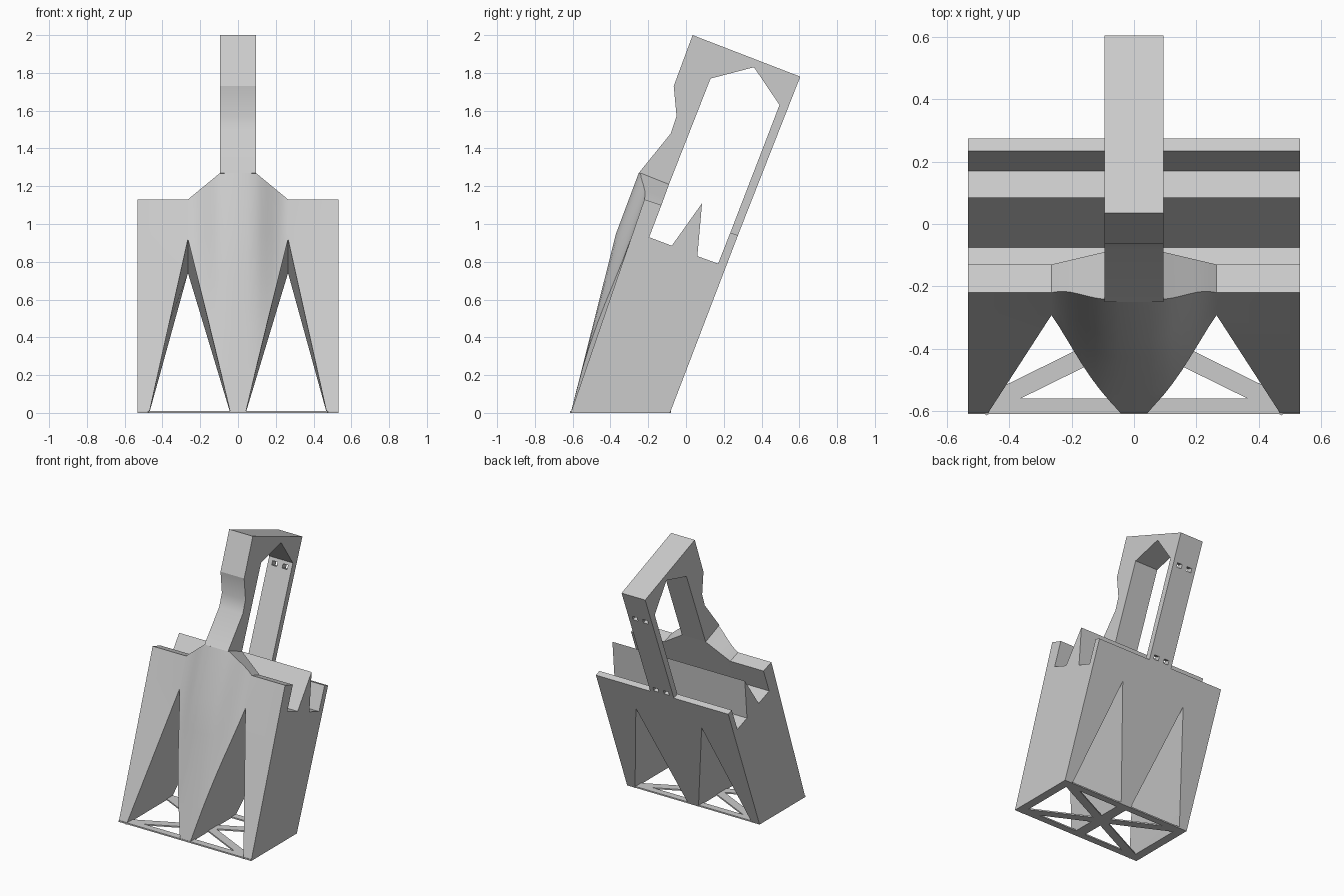
import bpy, bmesh
from math import radians
from mathutils import Vector, Matrix

if "Cube" in bpy.data.objects:
    bpy.data.objects.remove(bpy.data.objects["Cube"], do_unlink=True)

grey = bpy.data.materials.new("light_grey")
grey.use_nodes = True
grey.diffuse_color = (0.6, 0.6, 0.6, 1)
grey.node_tree.nodes["Principled BSDF"].inputs["Base Color"].default_value = (0.6, 0.6, 0.6, 1)

HALF = 0.533       # half width of the body
GRIP = 0.095       # half width of the handle
SHOULDER = 0.265   # where the sloped shoulder meets the flat top
AXIS = Vector((0, 0.93, -0.36))  # square to the leaning faces


def finish(name, bm):
    bmesh.ops.recalc_face_normals(bm, faces=bm.faces)
    mesh = bpy.data.meshes.new(name)
    bm.to_mesh(mesh)
    bm.free()
    mesh.materials.append(grey)
    obj = bpy.data.objects.new(name, mesh)
    bpy.context.collection.objects.link(obj)
    return obj


def loft(name, sections):
    """Skin equal closed sections and cap both ends."""
    bm = bmesh.new()
    rings = [[bm.verts.new(p) for p in s] for s in sections]
    n = len(rings[0])
    for a, b in zip(rings, rings[1:]):
        for i in range(n):
            j = (i + 1) % n
            bm.faces.new((a[i], a[j], b[j], b[i]))
    bm.faces.new(rings[0])
    bm.faces.new(rings[-1])
    return finish(name, bm)


def box(name, size, matrix):
    bm = bmesh.new()
    bmesh.ops.create_cube(bm, size=1, matrix=matrix @ Matrix.Diagonal((*size, 1)))
    return finish(name, bm)


def activate(obj):
    bpy.ops.object.select_all(action='DESELECT')
    obj.select_set(True)
    bpy.context.view_layer.objects.active = obj


def cut(obj, cutters):
    activate(obj)
    for c in cutters:
        c.hide_render = True
        mod = obj.modifiers.new("cut", 'BOOLEAN')
        mod.operation, mod.solver, mod.object = 'DIFFERENCE', 'EXACT', c
        bpy.ops.object.modifier_apply(modifier=mod.name)
        bpy.data.objects.remove(c, do_unlink=True)


# Body: side sections swept across x, with a swelling spine on the front
def body_section(x):
    t = min(max((abs(x) - GRIP) / (SHOULDER - GRIP), 0), 1)
    u = min(max((abs(x) - 0.05) / (SHOULDER - 0.05), 0), 1)
    swell = 1 - u * u * (3 - 2 * u)
    top = 1.27 - 0.14 * t
    front = []
    for z in (0, 0.24, 0.48, 0.72, 0.95, top):
        bulge = 0.088 * z / 0.95 if z <= 0.95 else 0.088 - 0.03 * (z - 0.95)
        front.append((-0.61 + 0.345 * z, z, bulge * swell))
    pts = [(y - b, z) for y, z, b in front]
    pts += [(-0.09 - 0.04 * t, 1.21 - 0.11 * t),
            (-0.195, 0.93), (-0.075, 0.885), (0.085, 1.11), (0.06, 0.83),
            (0.17, 0.79), (0.235, 0.955), (0.275, 0.94), (-0.085, 0)]
    return [(x, y, z) for y, z in pts]


half = [0, 0.05] + [GRIP + (SHOULDER - GRIP) * i / 6 for i in range(7)] + [HALF]
stations = [-x for x in reversed(half[1:])] + half
body = loft("body", [body_section(x) for x in stations])

# Triangular windows through the body, narrowing in height to the back
windows = []
for s in (-1, 1):
    def triangle(y_low, y_apex, z_apex):
        return [Vector((s * 0.035, y_low, -0.02)), Vector((s * 0.475, y_low, -0.02)),
                Vector((s * SHOULDER, y_apex, z_apex))]
    near = triangle(-0.617, -0.293, 0.92)
    far = triangle(-0.093, 0.2, 0.74)
    windows.append(loft("window_cutter", [[p - AXIS * 0.2 for p in near], near, far,
                                          [p + AXIS * 0.2 for p in far]]))
cut(body, windows)

# Handle: one bent loop with a thin strut at the back
loop = [(-0.25, 1.27), (-0.08, 1.48), (-0.05, 1.57), (-0.065, 1.73), (0.035, 2.0),
        (0.605, 1.78), (0.275, 0.94), (0.235, 0.955), (0.495, 1.63), (0.36, 1.83),
        (0.13, 1.77), (-0.09, 1.21)]
handle = loft("handle", [[(x, y, z) for y, z in loop] for x in (-GRIP, GRIP)])

# Two pairs of small square holes through the strut
holes = []
for y, z in ((0.505, 1.585), (0.268, 0.975)):
    for x in (-0.042, 0.042):
        place = Matrix.Translation((x, y, z)) @ Matrix.Rotation(radians(-21), 4, 'X')
        holes.append(box("hole_cutter", (0.04, 0.16, 0.03), place))
cut(handle, holes)

# Thin base frame: four edge bars and two crossing braces
MID = -0.3475
DEPTH = 0.525
THICK = 0.01
for side, label in ((-1, "right"), (1, "left")):
    box("base_bar_" + label, (0.05, DEPTH, THICK),
        Matrix.Translation((side * (HALF - 0.025), MID, THICK / 2)))
for side, label in ((-1, "front"), (1, "back")):
    box("base_bar_" + label, (2 * HALF, 0.05, THICK),
        Matrix.Translation((0, MID + side * (DEPTH / 2 - 0.025), THICK / 2)))
diagonal = Vector((2 * HALF, DEPTH))
angle = Vector((1, 0)).angle_signed(diagonal)
for side, label in ((-1, "one"), (1, "two")):
    box("base_brace_" + label, (diagonal.length - 0.1, 0.06, THICK),
        Matrix.Translation((0, MID, THICK / 2)) @ Matrix.Rotation(side * angle, 4, 'Z'))

# Soft shading on the swelling front, sharp edges elsewhere
for obj in (body, handle):
    activate(obj)
    bpy.ops.object.shade_smooth_by_angle(angle=radians(24))
